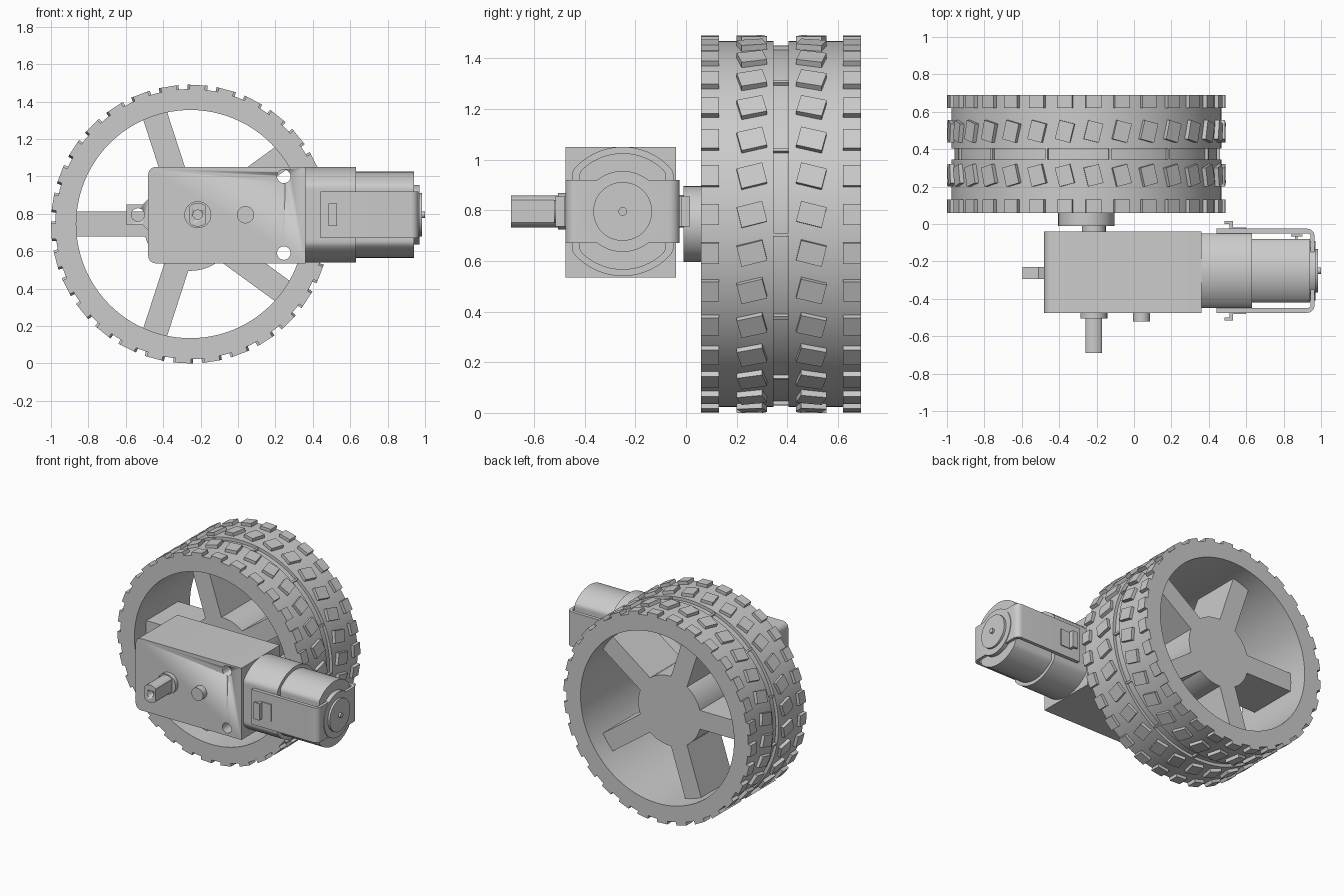
import bpy, bmesh
from math import sin, cos, pi, radians
from mathutils import Matrix, Vector

if "Cube" in bpy.data.objects:
    bpy.data.objects.remove(bpy.data.objects["Cube"])

grey = bpy.data.materials.new("plain grey")
grey.use_nodes = True
GREY = (0.6, 0.6, 0.6, 1)
grey.diffuse_color = GREY
grey.node_tree.nodes["Principled BSDF"].inputs["Base Color"].default_value = GREY

WX, WZ = -0.255, 0.745      # wheel centre
SX, MZ = -0.215, 0.795      # output shaft x, motor axis height
MY = -0.25                  # motor axis y


def finish(name, bm):
    bmesh.ops.recalc_face_normals(bm, faces=bm.faces)
    mesh = bpy.data.meshes.new(name)
    bm.to_mesh(mesh)
    bm.free()
    mesh.materials.append(grey)
    ob = bpy.data.objects.new(name, mesh)
    bpy.context.collection.objects.link(ob)
    bpy.ops.object.select_all(action='DESELECT')
    ob.select_set(True)
    bpy.context.view_layer.objects.active = ob
    bpy.ops.object.shade_smooth_by_angle(angle=radians(30))
    return ob


def prism(name, outline, axis, a, b):
    """Extrude a 2D outline along an axis from a to b."""
    place = {'x': lambda u, v, w: (w, u, v),
             'y': lambda u, v, w: (u, w, v),
             'z': lambda u, v, w: (u, v, w)}[axis]
    bm = bmesh.new()
    low = [bm.verts.new(place(u, v, a)) for u, v in outline]
    high = [bm.verts.new(place(u, v, b)) for u, v in outline]
    bm.faces.new(low)
    bm.faces.new(high)
    n = len(outline)
    for i in range(n):
        j = (i + 1) % n
        bm.faces.new((low[i], low[j], high[j], high[i]))
    return finish(name, bm)


def circle(u, v, r, flat=None, n=48):
    """Circle outline, optionally with its two sides cut flat."""
    f = flat or r
    return [(u + max(-f, min(f, r * cos(2 * pi * i / n))), v + r * sin(2 * pi * i / n))
            for i in range(n)]


def rect(u0, u1, v0, v1):
    return [(u0, v0), (u1, v0), (u1, v1), (u0, v1)]


def arc(u, v, r, start, end, n=6):
    return [(u + r * cos(radians(start + (end - start) * i / n)),
             v + r * sin(radians(start + (end - start) * i / n))) for i in range(n + 1)]


def cut(ob, cutter):
    mod = ob.modifiers.new("cut", 'BOOLEAN')
    mod.object = cutter
    mod.operation = 'DIFFERENCE'
    mod.solver = 'EXACT'
    bpy.context.view_layer.objects.active = ob
    bpy.ops.object.modifier_apply(modifier=mod.name)
    bpy.data.objects.remove(cutter)


# Tyre: a ring section with a centre groove, revolved about the axle
section = [(0.61, 0.06), (0.722, 0.06), (0.722, 0.345), (0.70, 0.345),
           (0.70, 0.405), (0.722, 0.405), (0.722, 0.69), (0.61, 0.69)]
bm = bmesh.new()
SIDES = 96
rings = []
for i in range(SIDES):
    t = 2 * pi * i / SIDES
    rings.append([bm.verts.new((WX + r * cos(t), y, WZ + r * sin(t))) for r, y in section])
for i in range(SIDES):
    p, q = rings[i], rings[(i + 1) % SIDES]
    for k in range(len(section)):
        m = (k + 1) % len(section)
        bm.faces.new((p[k], p[m], q[m], q[k]))
finish("tyre", bm)


# Tread blocks: straight rows on the shoulders, two leaning rows inside
def tread(bm, angle, y, width, length, lean, r0, r1):
    m = (Matrix.Translation((WX, 0, WZ)) @ Matrix.Rotation(-radians(angle), 4, 'Y')
         @ Matrix.Translation(((r0 + r1) / 2, y, 0)) @ Matrix.Rotation(radians(lean), 4, 'X')
         @ Matrix.Diagonal((r1 - r0, width, length, 1)))
    bmesh.ops.create_cube(bm, size=1, matrix=m)


bm = bmesh.new()
for i in range(30):
    a = 3 + 12 * i
    for y, width, lean in ((0.095, 0.07, 0), (0.26, 0.104, 14), (0.495, 0.104, -14), (0.655, 0.07, 0)):
        tread(bm, a, y, width, 0.083, lean, 0.70, 0.744)
finish("tread_blocks", bm)

bm = bmesh.new()
for i in range(13):
    tread(bm, -3.4 + 360 / 13 * i, 0.375, 0.06, 0.014, 0, 0.69, 0.716)
finish("groove_ribs", bm)

# Wheel centre and five spokes
prism("wheel_hub", circle(WX, WZ, 0.25), 'y', 0.19, 0.55)
prism("hub_boss", circle(WX, WZ, 0.15), 'y', -0.01, 0.2)
for i in range(5):
    t = radians(36 + 72 * i)
    c, s = cos(t), sin(t)
    pts = [(WX + r * c - w * s, WZ + r * s + w * c) for r, w in rect(0.2, 0.62, -0.067, 0.067)]
    prism("spoke_%d" % (i + 1), pts, 'y', 0.19, 0.55)

# Gearbox with rounded rear corners and two through holes
body = ([(0.36, 0.535), (0.36, 1.05)] + arc(-0.44, 1.01, 0.04, 90, 180)
        + arc(-0.44, 0.575, 0.04, 180, 270))
gearbox = prism("gearbox", body, 'y', -0.475, -0.04)
for z in (1.0, 0.59):
    cut(gearbox, prism("cutter", circle(0.245, z, 0.036, n=32), 'y', -0.6, 0.1))

# Mounting tab
tab = prism("mounting_tab", [(-0.47, 0.70), (-0.47, 0.89), (-0.51, 0.85), (-0.595, 0.85),
                             (-0.595, 0.74), (-0.51, 0.74)], 'y', -0.295, -0.23)
cut(tab, prism("cutter", circle(-0.535, MZ, 0.035, n=32), 'y', -0.5, 0))

# Output shaft with flats, collars and a screw hole
shaft = prism("output_shaft", circle(SX, MZ, 0.063, 0.043), 'y', -0.69, 0.1)
cut(shaft, prism("cutter", circle(SX, MZ, 0.025, n=24), 'y', -0.8, -0.55))
prism("front_collar", circle(SX, MZ, 0.072), 'y', -0.505, -0.47)
prism("back_collar", circle(SX, MZ, 0.064), 'y', -0.05, 0)
prism("locating_peg", circle(0.04, MZ, 0.046), 'y', -0.52, -0.47)

# Motor: flat-sided sleeve, can, end cap and shaft tip
prism("motor_sleeve", circle(MY, MZ, 0.255, 0.2, 80), 'x', 0.355, 0.63)
prism("motor_can", circle(MY, MZ, 0.23, 0.17, 80), 'x', 0.6, 0.94)
prism("motor_cap", circle(MY, MZ, 0.16), 'x', 0.93, 0.97)
prism("end_bearing", circle(MY, MZ, 0.116), 'x', 0.96, 0.985)
prism("motor_tip", circle(MY, MZ, 0.017, n=20), 'x', 0.98, 1.0)
prism("motor_terminal", rect(0.84, 0.9, -0.068, -0.055), 'z', 0.73, 0.86)
prism("terminal_foot", rect(0.86, 0.875, -0.09, -0.06), 'z', 0.75, 0.84)

# Strap bent around the motor end
out, inn = 0.225, 0.2
outline = ([(0.44, MY - out)] + arc(0.925, MY - out + 0.04, 0.04, -90, 0)
           + arc(0.925, MY + out - 0.04, 0.04, 0, 90) + [(0.44, MY + out), (0.44, MY + inn)]
           + arc(0.925, MY + inn - 0.02, 0.02, 90, 0)
           + arc(0.925, MY - inn + 0.02, 0.02, 0, -90) + [(0.44, MY - inn)])
prism("motor_strap", outline, 'z', 0.67, 0.92)

# Hooked clips on both sides of the strap
for side, label in ((-1, "front"), (1, "back")):
    hook = [(0.53, 0.19), (0.53, 0.265), (0.485, 0.265), (0.485, 0.25), (0.51, 0.25), (0.51, 0.19)]
    prism(label + "_clip", [(x, MY + side * d) for x, d in hook], 'z', 0.735, 0.855)
    prism(label + "_clip_pad", rect(0.53, 0.6, *sorted((MY + side * 0.21, MY + side * 0.232))),
          'z', 0.735, 0.855)
